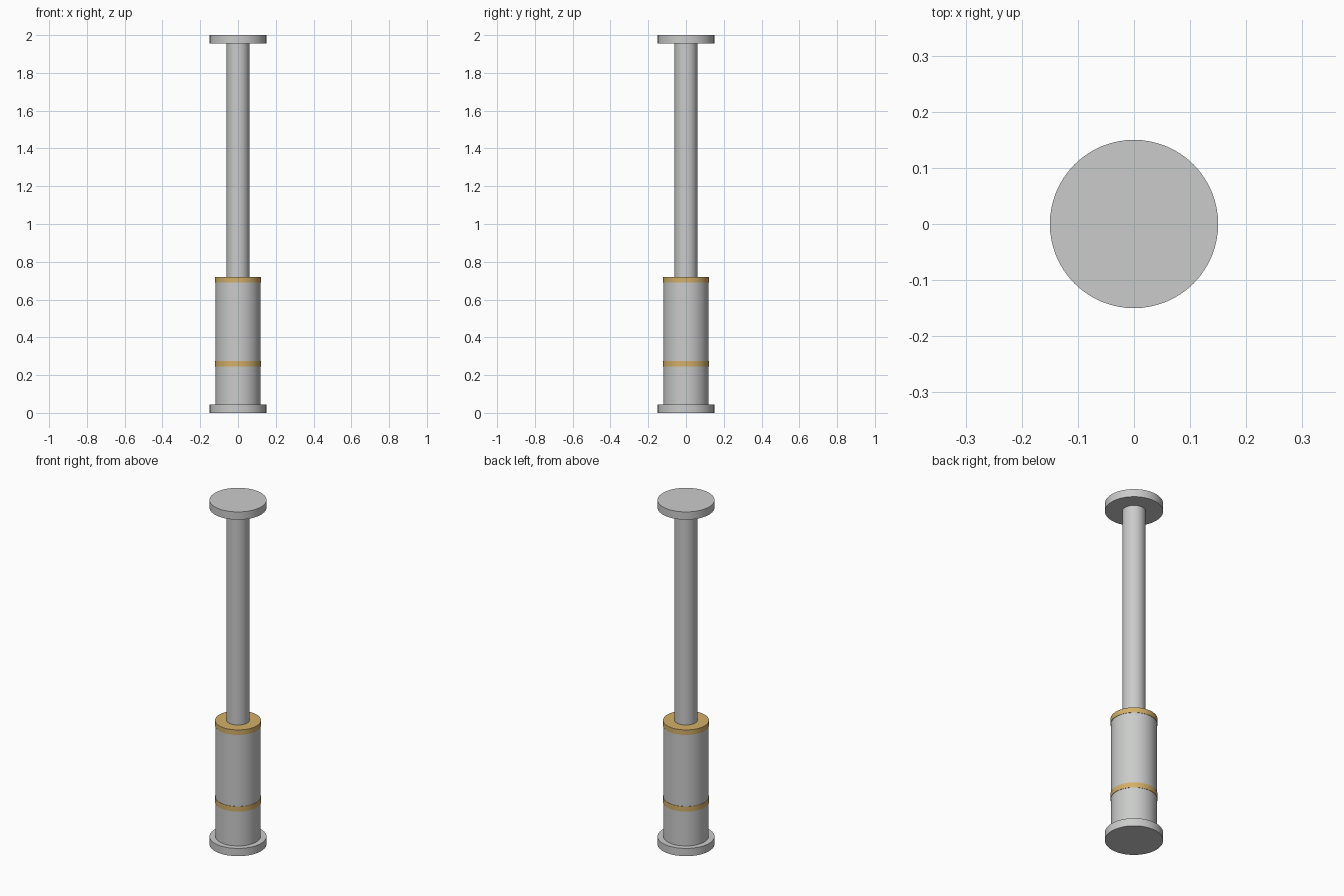
import bpy
import math

cube = bpy.data.objects.get("Cube")
if cube:
    bpy.data.objects.remove(cube, do_unlink=True)


def make_material(name, color):
    mat = bpy.data.materials.new(name)
    mat.use_nodes = True
    mat.diffuse_color = color
    mat.node_tree.nodes["Principled BSDF"].inputs["Base Color"].default_value = color
    return mat


steel = make_material("brushed steel", (0.59, 0.60, 0.59, 1))
gold = make_material("gold", (0.65, 0.43, 0.14, 1))


def cylinder(name, radius, bottom, top, mat):
    bpy.ops.mesh.primitive_cylinder_add(
        vertices=64, radius=radius, depth=top - bottom,
        location=(0, 0, (bottom + top) / 2))
    obj = bpy.context.object
    obj.name = name
    obj.data.materials.append(mat)
    bpy.ops.object.shade_smooth_by_angle(angle=math.radians(30))
    return obj


# End flanges
FLANGE = 0.045
cylinder("base_flange", 0.15, 0, FLANGE, steel)
cylinder("top_flange", 0.15, 2 - FLANGE, 2, steel)

# Outer barrel, ending just under the top face of its collar
cylinder("barrel", 0.119, FLANGE, 0.715, steel)

# Sliding rod
cylinder("rod", 0.06, 0.71, 2 - FLANGE, steel)

# Gold collars around the barrel
for name, bottom in (("lower_collar", 0.245), ("upper_collar", 0.69)):
    cylinder(name, 0.121, bottom, bottom + 0.03, gold)
